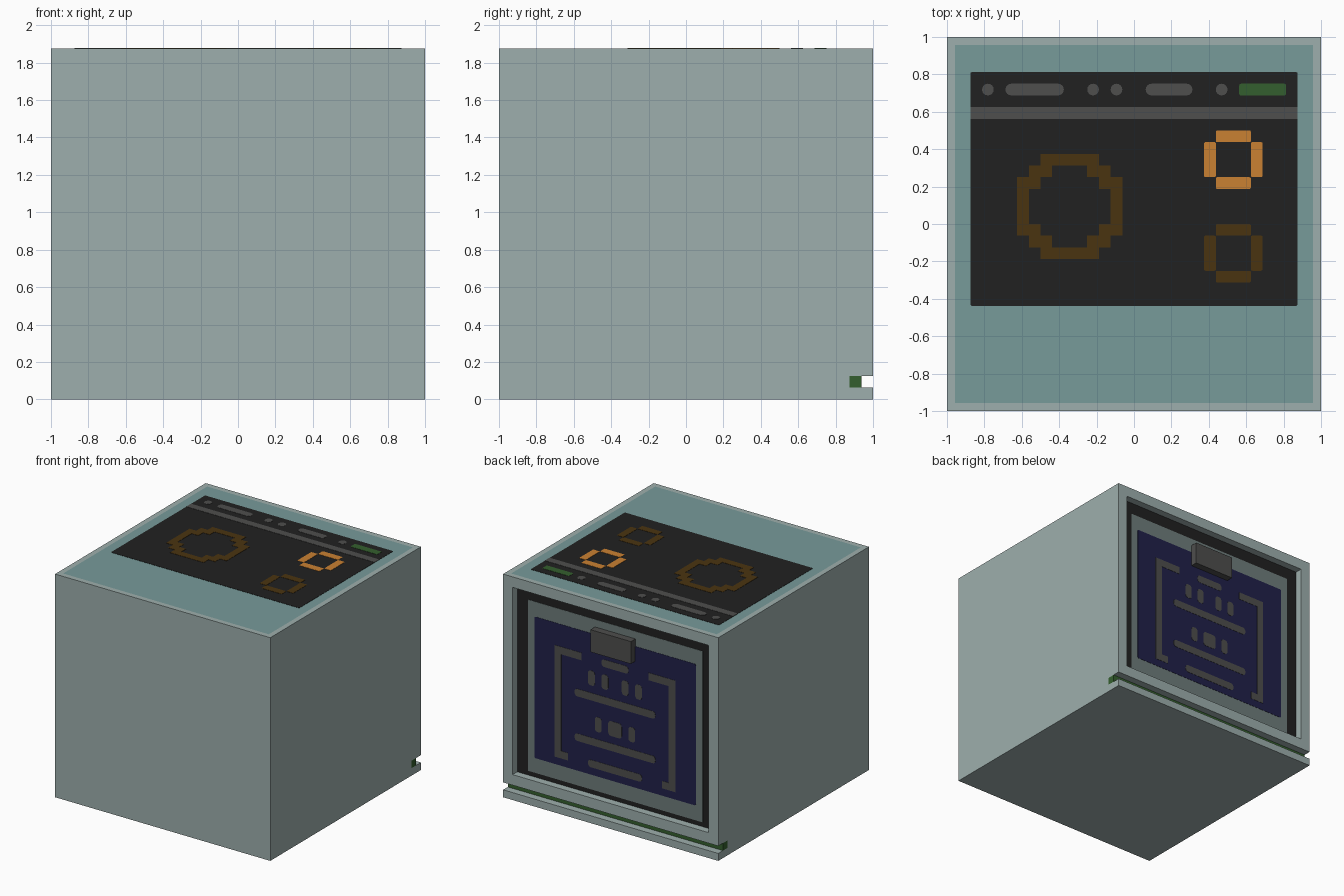
import bpy, bmesh, math
from mathutils import Vector

if "Cube" in bpy.data.objects:
    bpy.data.objects.remove(bpy.data.objects["Cube"])

U = 1 / 16          # one module: the model is 32 x 32 x 30 modules
TOP, BACK = 30 * U, 15 * U   # top surface height, recess floor depth


def mat(name, r, g, b):
    m = bpy.data.materials.new(name)
    lin = [(c / 255 / 12.92 if c < 11 else ((c / 255 + 0.055) / 1.055) ** 2.4) for c in (r, g, b)]
    m.diffuse_color = (*lin, 1)
    m.use_nodes = True
    m.node_tree.nodes["Principled BSDF"].inputs["Base Color"].default_value = m.diffuse_color
    return m


SHELL = mat("pale_grey_teal", 158, 175, 173)
TEAL = mat("teal", 119, 155, 154)
BLACK = mat("black", 33, 33, 33)
GREY = mat("mid_grey", 78, 78, 77)
GREEN = mat("green", 52, 95, 46)
ORANGE = mat("orange", 202, 129, 50)
BROWN = mat("dark_brown", 74, 52, 16)
NAVY = mat("navy", 33, 33, 73)
STEEL = mat("dark_grey_teal", 110, 125, 123)


def finish(name, bm, *mats):
    bmesh.ops.recalc_face_normals(bm, faces=bm.faces)
    me = bpy.data.meshes.new(name)
    bm.to_mesh(me)
    bm.free()
    for m in mats:
        me.materials.append(m)
    ob = bpy.data.objects.new(name, me)
    bpy.context.collection.objects.link(ob)
    return ob


def extrude_outline(bm, pts, vec):
    """Closed prism: an outline, its shifted copy and the sides between."""
    a = [bm.verts.new(p) for p in pts]
    b = [bm.verts.new(Vector(p) + Vector(vec)) for p in pts]
    bm.faces.new(a[::-1])
    bm.faces.new(b)
    for i in range(len(a)):
        j = (i + 1) % len(a)
        bm.faces.new([a[i], a[j], b[j], b[i]])


def outline(u0, u1, v0, v1, r):
    if r == 0:
        return [(u0, v0), (u1, v0), (u1, v1), (u0, v1)]
    pts = []
    r = min(r, 0.49)
    for k, (cu, cv) in enumerate([(u1 - r, v1 - r), (u0 + r, v1 - r), (u0 + r, v0 + r), (u1 - r, v0 + r)]):
        for i in range(5):
            a = (k + i / 4) * math.pi / 2
            pts.append((cu + r * math.cos(a), cv + r * math.sin(a)))
    return pts


def plates(name, side, rects, level, material, r=0.0):
    """Thin plates (u0, u1, v0, v1 in modules) on the top or on the recess floor."""
    bm = bmesh.new()
    h = level * 0.002
    for rect in rects:
        pts = outline(*rect, r)
        if side == "top":
            extrude_outline(bm, [(u * U, v * U, TOP - 0.001) for u, v in pts], (0, 0, h + 0.001))
        else:
            extrude_outline(bm, [(u * U, BACK - 0.001, v * U) for u, v in pts], (0, h + 0.001, 0))
    return finish(name, bm, material)


def box(name, x, y, z, material):
    bm = bmesh.new()
    pts = [(x[0], y[0], z[0]), (x[1], y[0], z[0]), (x[1], y[1], z[0]), (x[0], y[1], z[0])]
    extrude_outline(bm, pts, (0, 0, z[1] - z[0]))
    return finish(name, bm, material)


def mirror_u(rects):
    return rects + [(-b, -a, c, d) for a, b, c, d in rects]


# Housing: side profile with a slot low on the back, inset top and recessed back
bm = bmesh.new()
prof = [(-1, 0), (1, 0), (1, U), (1 - 2 * U, U), (1 - 2 * U, 2 * U), (1, 2 * U), (1, TOP), (-1, TOP)]
extrude_outline(bm, [(-1, y, z) for y, z in prof], (2, 0, 0))
bmesh.ops.recalc_face_normals(bm, faces=bm.faces)
bm.normal_update()
top = max(bm.faces, key=lambda f: f.calc_center_median().z)
back = max((f for f in bm.faces if f.normal.y > 0.9), key=lambda f: f.calc_area())
bmesh.ops.inset_individual(bm, faces=[top], thickness=U)
top.material_index = 1
bmesh.ops.inset_individual(bm, faces=[back], thickness=2 * U)
floor = bmesh.ops.extrude_discrete_faces(bm, faces=[back])["faces"][0]
bmesh.ops.translate(bm, vec=(0, -U, 0), verts=list(floor.verts))
floor.material_index = 2
finish("housing", bm, SHELL, TEAL, BLACK)

# Green strip at the bottom of the rear slot
box("rear_strip", (-1, 1), (1 - 2 * U, 1 - U), (U, 2 * U), GREEN)

# Cooking surface and its control row
plates("cooktop", "top", [(-14, 14, -7, 13)], 1, BLACK, 0.15)
plates("control_divider", "top", [(-14, 14, 9, 10)], 2, GREY)
plates("control_buttons", "top",
       [(a, b, 11, 12) for a, b in [(-13, -12), (-11, -6), (-4, -3), (-2, -1), (1, 5), (7, 8)]],
       2, GREY, 0.5)
plates("control_display", "top", [(9, 13, 11, 12)], 2, GREEN, 0.15)

# Large stepped burner ring, upper half mirrored about v = 1.5
half = [(-8, -3, 5, 6), (-9, -7, 4, 5), (-4, -2, 4, 5), (-10, -8, 3, 4), (-3, -1, 3, 4)]
ring = half + [(a, b, 3 - d, 3 - c) for a, b, c, d in half] + [(-10, -9, 0, 3), (-2, -1, 0, 3)]
plates("large_burner", "top", ring, 2, BROWN)

# Small burner rings
for name, v, m in [("small_burner_lit", 3, ORANGE), ("small_burner_unlit", -5, BROWN)]:
    plates(name, "top", [(7, 10, v + 4, v + 5), (7, 10, v, v + 1),
                         (6, 7, v + 1, v + 4), (10, 11, v + 1, v + 4)], 2, m, 0.12)

# Rear panel with the circuit board
plates("rear_panel", "back", [(-13, 13, 4, 27)], 1, STEEL)
plates("circuit_board", "back", [(-12, 12, 6, 25)], 2, NAVY, 0.2)
plates("board_brackets", "back",
       mirror_u([(5, 8, 21, 22), (8, 9, 7, 22), (7, 8, 7, 8)]), 3, GREY)
plates("board_lines", "back",
       [(-2, 2, 21, 22), (-6, 6, 16, 17), (-6, 6, 10, 11), (-4, 4, 7, 8)], 3, GREY, 0.4)
plates("board_chips", "back",
       mirror_u([(3, 4, 18, 20), (1, 2, 18, 20), (2, 3, 12, 14)]) + [(-1, 1, 12, 14)], 3, GREY, 0.4)

# Block standing out from the board
box("board_block", (-3 * U, 3 * U), (BACK, 1), (23 * U, 26 * U), GREY)
